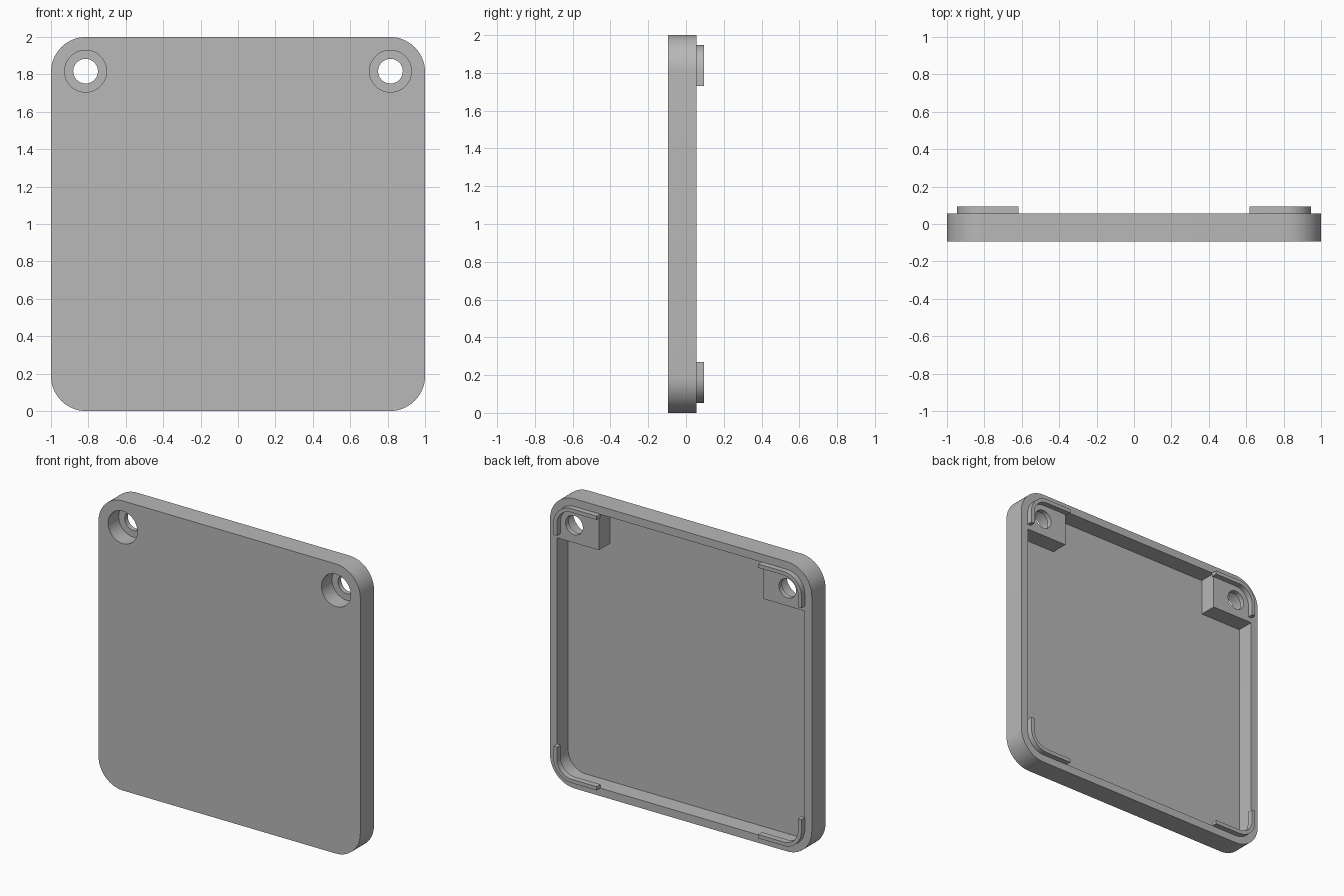
import bpy, bmesh
from math import sin, cos, pi

if "Cube" in bpy.data.objects:
    bpy.data.objects.remove(bpy.data.objects["Cube"], do_unlink=True)

BACK, FRONT, FLOOR, LIP_TOP = 0.056, -0.094, -0.064, 0.094
CORNER = 0.8125           # centre of the rounded corners, from the middle
WALL = 0.055

grey = bpy.data.materials.new("plain grey")
grey.use_nodes = True
grey.diffuse_color = (0.48, 0.48, 0.48, 1)
grey.node_tree.nodes["Principled BSDF"].inputs["Base Color"].default_value = (0.48, 0.48, 0.48, 1)


def arc(cx, cz, r, start, end, steps):
    return [(cx + r * cos(start + (end - start) * i / steps),
             cz + r * sin(start + (end - start) * i / steps)) for i in range(steps + 1)]


def slab(name, outline, y0, y1):
    """Extrude an (x, z) outline, measured from the plate centre, along y."""
    bm = bmesh.new()
    face = bm.faces.new([bm.verts.new((x, y0, z + 1)) for x, z in outline])
    new = bmesh.ops.extrude_face_region(bm, geom=[face])["geom"]
    bmesh.ops.translate(bm, vec=(0, y1 - y0, 0),
                        verts=[v for v in new if isinstance(v, bmesh.types.BMVert)])
    bmesh.ops.recalc_face_normals(bm, faces=bm.faces)
    mesh = bpy.data.meshes.new(name)
    bm.to_mesh(mesh)
    bm.free()
    mesh.materials.append(grey)
    obj = bpy.data.objects.new(name, mesh)
    bpy.context.collection.objects.link(obj)
    return obj


def activate(obj):
    bpy.ops.object.select_all(action='DESELECT')
    obj.select_set(True)
    bpy.context.view_layer.objects.active = obj


def cut(target, cutter):
    activate(target)
    mod = target.modifiers.new("cut", 'BOOLEAN')
    mod.operation, mod.solver, mod.object = 'DIFFERENCE', 'EXACT', cutter
    bpy.ops.object.modifier_apply(modifier=mod.name)
    bpy.data.objects.remove(cutter, do_unlink=True)


# Rounded square plate
outline = []
for i, (sx, sz) in enumerate([(1, 1), (-1, 1), (-1, -1), (1, -1)]):
    outline += arc(sx * CORNER, sz * CORNER, 1 - CORNER, i * pi / 2, (i + 1) * pi / 2, 16)
tray = slab("tray", outline, FRONT, BACK)

# Hollow back, leaving a solid boss in each upper corner
inner = 1 - WALL
half = arc(CORNER, -CORNER, inner - CORNER, -pi / 2, 0, 16)
half += [(inner, 0.695), (0.627, 0.695), (0.627, inner)]
cut(tray, slab("cavity", half + [(-x, z) for x, z in reversed(half)], FLOOR, BACK + 0.1))

# Screw holes with wide counterbores from the front
for sx in (-1, 1):
    for radius, y0, y1 in ((0.112, FRONT - 0.1, 0.022), (0.066, -0.02, BACK + 0.1)):
        ring = arc(sx * 0.815, 0.817, radius, 0, 2 * pi, 48)[:-1]
        cut(tray, slab("hole", ring, y0, y1))

parts = [tray]

# Raised locating lips around the four corners
outer_r = inner + 0.002 - CORNER
inner_r = outer_r - 0.026
arm = [(CORNER + outer_r, 0.73)] + arc(CORNER, CORNER, outer_r, 0, pi / 2, 12)
arm += [(0.617, CORNER + outer_r), (0.617, CORNER + inner_r)]
arm += arc(CORNER, CORNER, inner_r, pi / 2, 0, 12) + [(CORNER + inner_r, 0.73)]
for side, sx in (("left", 1), ("right", -1)):
    for level, sz in (("upper", 1), ("lower", -1)):
        parts.append(slab(f"{level}_{side}_lip", [(sx * x, sz * z) for x, z in arm],
                          BACK - 0.004, LIP_TOP))

for part in parts:
    activate(part)
    bpy.ops.object.shade_smooth_by_angle(angle=pi / 6)
